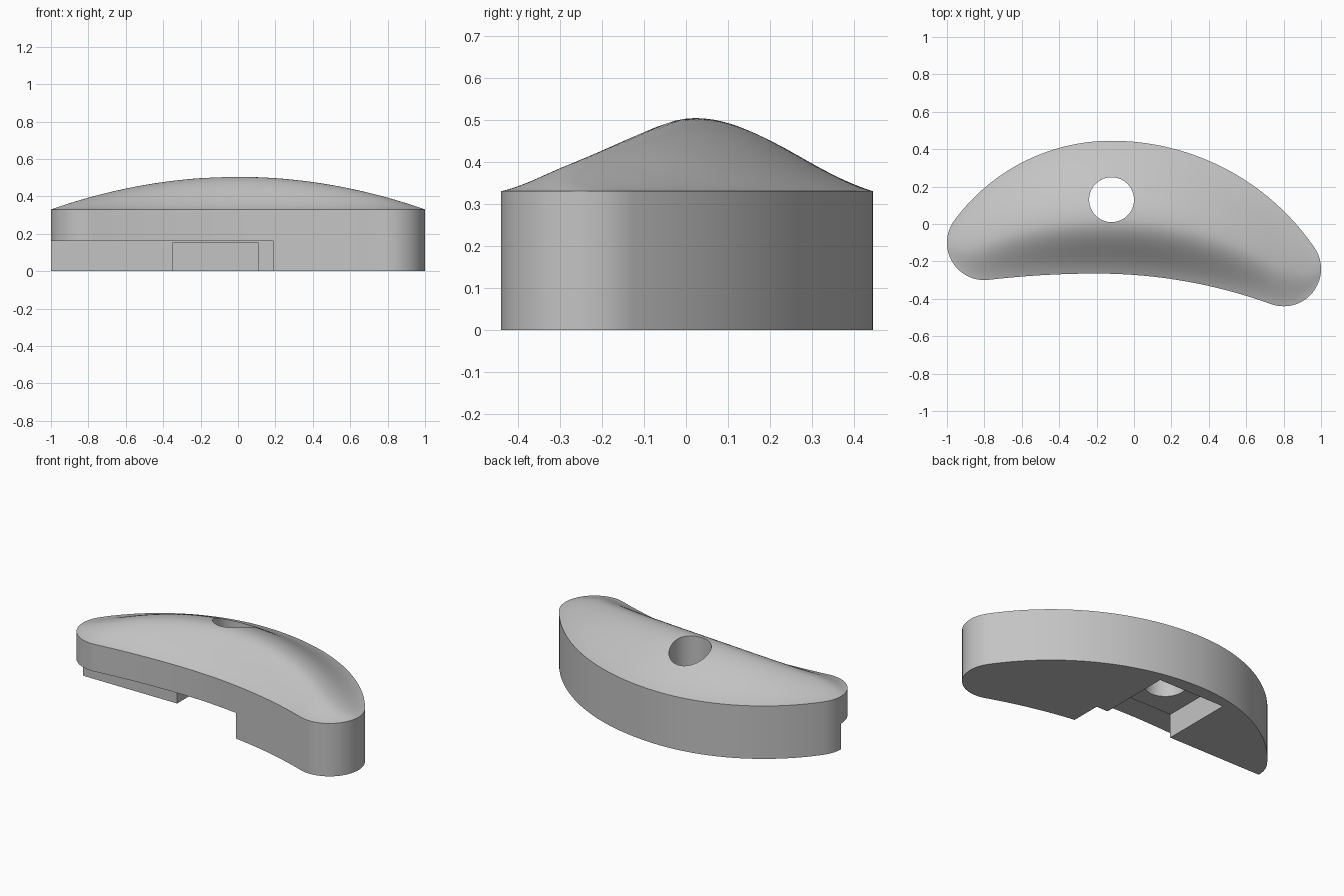
import bpy, bmesh, math
from math import sqrt, cos, pi

cube = bpy.data.objects.get("Cube")
if cube:
    bpy.data.objects.remove(cube, do_unlink=True)

grey = bpy.data.materials.new("plain grey")
grey.use_nodes = True
colour = (0.55, 0.55, 0.55, 1)
grey.diffuse_color = colour
grey.node_tree.nodes["Principled BSDF"].inputs["Base Color"].default_value = colour

RIM, CROWN, END_R = 0.33, 0.174, 0.2
ENDS = ((-0.8, -0.1), (0.8, -0.24))      # centres of the rounded ends
BACK_TOP, FRONT_TOP = (-0.12, 0.445), (-0.2, -0.265)


def arc(x, apex, end, inside):
    """Height of an outline arc at x; the arc is tangent to one rounded end."""
    ax, ay = apex
    ex, ey = end
    sign = 1 if inside else -1
    dx, dy = ex - ax, ey - ay
    radius = (END_R ** 2 - dx * dx - dy * dy) / (2 * (dy + sign * END_R))
    cy = ay - radius
    touch = ax + dx * radius / (radius - sign * END_R)
    if abs(x - ax) > abs(touch - ax):
        return ey + sign * sqrt(max(0, END_R ** 2 - (x - ex) ** 2))
    return cy + sqrt(radius ** 2 - (x - ax) ** 2)


def edge(x, apex, inside):
    return arc(x, apex, ENDS[x > apex[0]], inside)


def crown(x, t):
    """Height above the rim: a long arch with a ridge forward of the middle."""
    ridge = 0.59
    u = (ridge - t) / ridge if t < ridge else (t - ridge) / (1 - ridge)
    bell = 0.38 * (1 - u * u) + 0.62 * (1 + cos(pi * u)) / 2
    return CROWN * (1 - x * x) * bell


# Body: arched top, upright wall, flat base
COLS, ROWS = 112, 36
bm = bmesh.new()
grid = []
for i in range(COLS + 1):
    x = -cos(pi * i / COLS)
    back, front = edge(x, BACK_TOP, True), edge(x, FRONT_TOP, False)
    if i in (0, COLS):
        grid.append([bm.verts.new((x, back, RIM))] * (ROWS + 1))
        continue
    grid.append([bm.verts.new((x, back + (front - back) * j / ROWS,
                               RIM + crown(x, j / ROWS))) for j in range(ROWS + 1)])
for a, b in zip(grid, grid[1:]):
    for j in range(ROWS):
        corners = list(dict.fromkeys((a[j], a[j + 1], b[j + 1], b[j])))
        bm.faces.new(corners)
rim = [e for e in bm.edges if e.is_boundary]
wall = bmesh.ops.extrude_edge_only(bm, edges=rim)["geom"]
for v in wall:
    if isinstance(v, bmesh.types.BMVert):
        v.co.z = 0
bmesh.ops.contextual_create(bm, geom=[e for e in bm.edges if e.is_boundary])
bmesh.ops.recalc_face_normals(bm, faces=bm.faces)
mesh = bpy.data.meshes.new("curved_body")
bm.to_mesh(mesh)
bm.free()
body = bpy.data.objects.new("curved_body", mesh)
bpy.context.collection.objects.link(body)
mesh.materials.append(grey)


def box(low, high):
    centre = [(a + b) / 2 for a, b in zip(low, high)]
    bpy.ops.mesh.primitive_cube_add(size=1, location=centre)
    bpy.context.object.scale = [b - a for a, b in zip(low, high)]
    return bpy.context.object


def cut(cutter, name):
    cutter.name = name
    cutter.hide_render = True
    cutter.data.materials.append(grey)
    bpy.context.view_layer.update()
    mod = body.modifiers.new(name, "BOOLEAN")
    mod.operation, mod.solver, mod.object = "DIFFERENCE", "EXACT", cutter
    bpy.ops.object.select_all(action="DESELECT")
    body.select_set(True)
    bpy.context.view_layer.objects.active = body
    bpy.ops.object.modifier_apply(modifier=name)
    bpy.data.objects.remove(cutter, do_unlink=True)


# Front step, square pocket and round hole
cut(box((-1.2, -0.8, -0.2), (0.19, -0.1, 0.16)), "front_step")
cut(box((-0.35, -0.2, -0.2), (0.11, 0.36, 0.15)), "square_pocket")
bpy.ops.mesh.primitive_cylinder_add(vertices=64, radius=0.12, depth=1, location=(-0.12, 0.13, 0.55))
cut(bpy.context.object, "round_hole")

bpy.ops.object.shade_smooth_by_angle(angle=math.radians(25))
